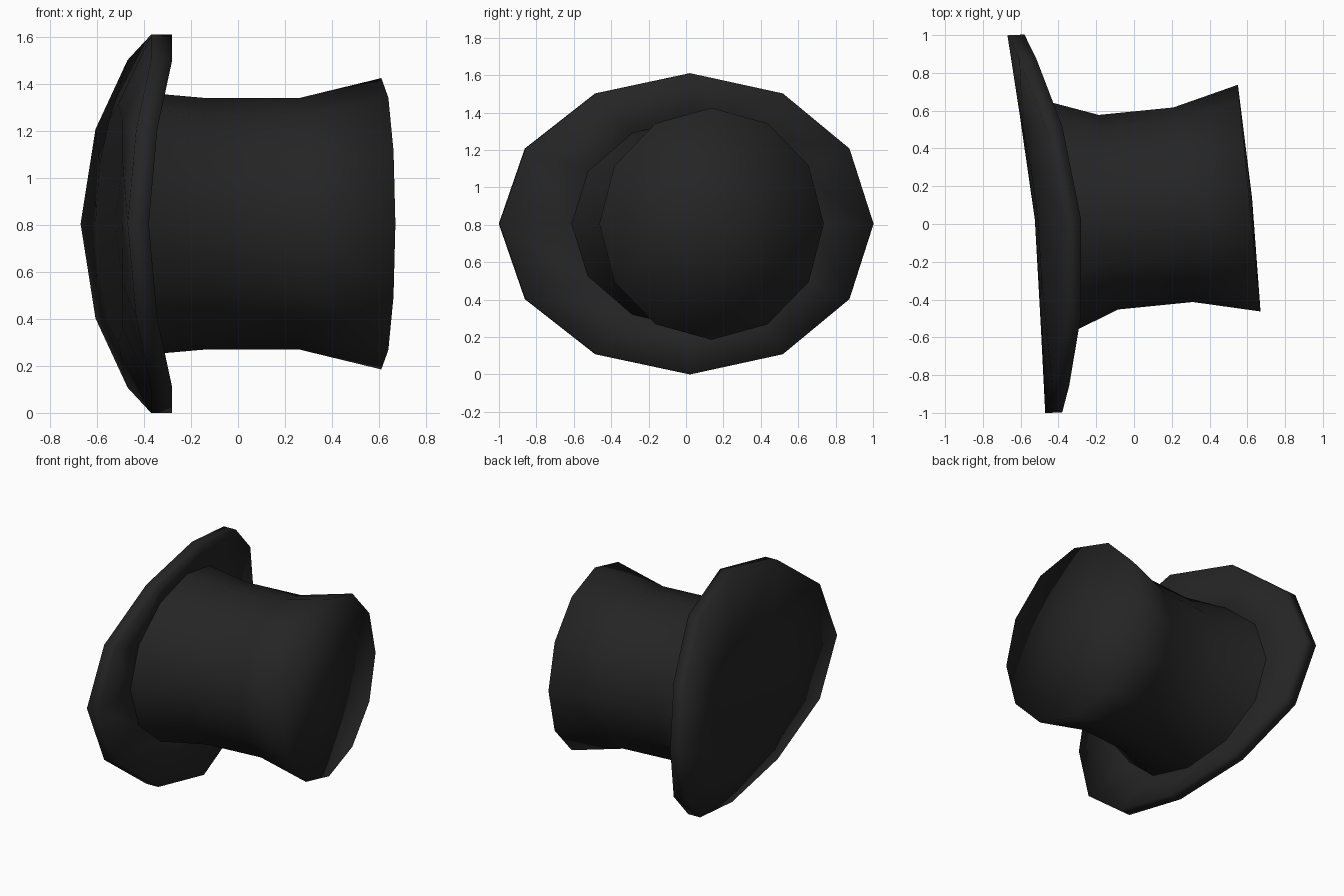
import bpy, bmesh, math

if "Cube" in bpy.data.objects:
    bpy.data.objects.remove(bpy.data.objects["Cube"])

SIDES = 12
TILT = 0.1          # the hat lies on its side, axis along x and turned slightly toward y
MID_Z = 0.805

black = bpy.data.materials.new("black felt")
black.diffuse_color = (0.018, 0.018, 0.018, 1)
black.use_nodes = True
black.node_tree.nodes["Principled BSDF"].inputs["Base Color"].default_value = black.diffuse_color


def ring_point(x, rb, rz, bend, shift, a):
    """Point on an oval ring around the tilted axis; bend curls the y sides back."""
    xc = x - bend * math.cos(a) ** 2
    b = rb * math.cos(a)
    return (xc - TILT * b, 0.076 + TILT * xc + shift + b, MID_Z + rz * math.sin(a))


def lathe(name, rings, start=None, end=None):
    """Skin a list of (x, rb, rz, bend, shift) rings, with optional cap centres at x."""
    bm = bmesh.new()
    loops = [[bm.verts.new(ring_point(*r, 2 * math.pi * i / SIDES)) for i in range(SIDES)]
             for r in rings]
    for lo, hi in zip(loops, loops[1:]):
        for i in range(SIDES):
            j = (i + 1) % SIDES
            bm.faces.new((lo[i], lo[j], hi[j], hi[i]))
    for x, loop, flip in ((start, loops[0], True), (end, loops[-1], False)):
        if x is None:
            continue
        c = bm.verts.new(ring_point(x, 0, 0, 0, 0, 0))
        for i in range(SIDES):
            j = (i + 1) % SIDES
            bm.faces.new((loop[j], loop[i], c) if flip else (loop[i], loop[j], c))
    # rings run along +x, so this winding faces outward
    for f in bm.faces:
        f.smooth = True
    me = bpy.data.meshes.new(name)
    bm.to_mesh(me)
    bm.free()
    me.materials.append(black)
    ob = bpy.data.objects.new(name, me)
    bpy.context.collection.objects.link(ob)
    return ob


# curled brim with closed underside
lathe("brim", [
    (-0.51, 0.57, 0.51, 0.04, 0.0),
    (-0.37, 1.0, 0.805, 0.20, -0.02),
    (-0.28, 1.0, 0.805, 0.20, -0.025),
    (-0.42, 0.64, 0.56, 0.05, 0.0),
], start=-0.525)

# waisted crown with a slightly domed top
lathe("crown", [
    (-0.42, 0.64, 0.56, 0.05, 0.0),
    (-0.135, 0.515, 0.535, 0.0, 0.0),
    (0.26, 0.515, 0.535, 0.0, 0.0),
    (0.61, 0.60, 0.62, 0.0, 0.0),
], end=0.625)
